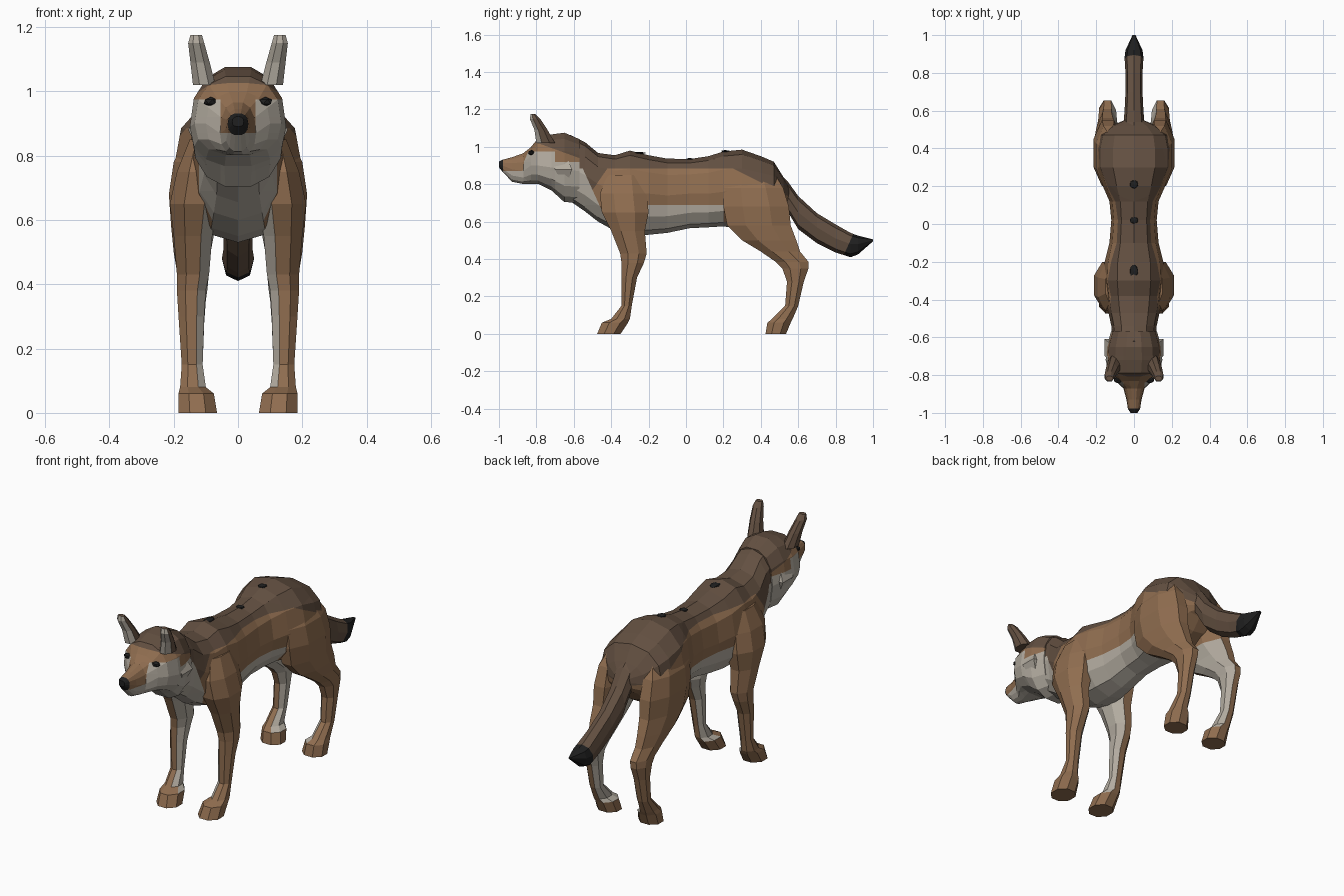
import bpy
import bmesh
from math import sin, cos, pi, copysign
from mathutils import Vector, Matrix

default_cube = bpy.data.objects.get("Cube")
if default_cube:
    bpy.data.objects.remove(default_cube)


def make_material(name, colour):
    material = bpy.data.materials.new(name)
    material.use_nodes = True
    material.diffuse_color = (*colour, 1)
    shader = material.node_tree.nodes["Principled BSDF"]
    shader.inputs["Base Color"].default_value = (*colour, 1)
    shader.inputs["Roughness"].default_value = .9
    return material


TAN, BROWN, CREAM, BLACK = range(4)
MATERIALS = [
    make_material("tan fur", (.28, .155, .08)),
    make_material("dark brown fur", (.125, .08, .053)),
    make_material("cream fur", (.45, .41, .35)),
    make_material("black", (.014, .014, .014)),
]


def finish(name, bm, rule):
    """Colour each face by rule(centre, normal) and link the object."""
    bmesh.ops.recalc_face_normals(bm, faces=bm.faces)
    bm.normal_update()
    for face in bm.faces:
        face.material_index = rule(face.calc_center_median(), face.normal)
    mesh = bpy.data.meshes.new(name)
    bm.to_mesh(mesh)
    bm.free()
    for material in MATERIALS:
        mesh.materials.append(material)
    part = bpy.data.objects.new(name, mesh)
    bpy.context.collection.objects.link(part)
    return part


def loft(name, rings, rule, cuts=()):
    """Skin a row of rings, close the ends and cut the colour borders."""
    bm = bmesh.new()
    loops = [[bm.verts.new(point) for point in ring] for ring in rings]
    for first, second in zip(loops, loops[1:]):
        count = len(first)
        for i in range(count):
            j = (i + 1) % count
            bm.faces.new((first[i], first[j], second[j], second[i]))
    bm.faces.new(loops[0])
    bm.faces.new(loops[-1])
    for point, normal in cuts:
        geometry = bm.verts[:] + bm.edges[:] + bm.faces[:]
        bmesh.ops.bisect_plane(bm, geom=geometry, plane_co=point, plane_no=normal)
    return finish(name, bm, rule)


def soft(value, power=.85):
    return copysign(abs(value) ** power, value)


def upright_ring(y, bottom, top, half_width, middle, sides=12):
    """Cross-section standing across the length of the animal."""
    ring = []
    for i in range(sides):
        angle = 2 * pi * i / sides
        height = top - middle if sin(angle) > 0 else middle - bottom
        ring.append((half_width * soft(cos(angle)), y, middle + height * soft(sin(angle))))
    return ring


def level_ring(z, back, front, inner, outer, side, sides=8):
    """Horizontal cross-section of a leg or an ear."""
    ring = []
    reach = cos(pi / sides)
    for i in range(sides):
        angle = 2 * pi * (i + .5) / sides
        x = (inner + outer) / 2 + (outer - inner) / 2 * cos(angle) / reach
        y = (back + front) / 2 + (front - back) / 2 * sin(angle) / reach
        ring.append((side * x, y, z))
    return ring


def blob(name, centre, size, colour):
    bm = bmesh.new()
    transform = Matrix.Translation(centre) @ Matrix.Diagonal((*size, 1))
    bmesh.ops.create_icosphere(bm, subdivisions=1, radius=1, matrix=transform)
    return finish(name, bm, lambda centre, normal: colour)


# Body and neck: y, bottom, top, half width, height of widest point
BODY = [
    (-.70, .78, 1.04, .09, .92), (-.62, .71, 1.065, .115, .89),
    (-.54, .655, 1.025, .12, .85), (-.47, .60, .967, .135, .80),
    (-.38, .55, .955, .15, .77), (-.30, .53, .98, .16, .76),
    (-.20, .53, .955, .155, .75), (-.10, .54, .937, .13, .74),
    (.02, .565, .935, .12, .75), (.12, .57, .95, .13, .75),
    (.20, .575, .975, .165, .76), (.30, .56, .985, .20, .76),
    (.40, .58, .95, .20, .75), (.47, .62, .92, .185, .75),
    (.52, .68, .84, .12, .75), (.55, .70, .79, .05, .75),
]


CHEST_EDGE = (Vector((0, -.55, .88)), Vector((0, -.33, -.15)))


def body_colour(c, n):
    if c.z > min(.885, .885 - .5 * (c.y - .25)):
        return BROWN
    if (c - CHEST_EDGE[0]).dot(CHEST_EDGE[1]) > 0:
        return CREAM
    if c.z > .885 + 1.45 * (c.y + .42):
        return BROWN
    if c.z < .69 and -.21 < c.y < .2 or c.z < .6:
        return CREAM
    return TAN


loft("body", [upright_ring(*s) for s in BODY], body_colour, [
    ((0, 0, .885), (0, 0, 1)),
    ((0, .25, .885), (0, .5, 1)),
    ((0, -.42, .885), (0, -1.45, 1)),
    ((0, 0, .69), (0, 0, 1)),
    ((0, -.21, 0), (0, 1, 0)),
    CHEST_EDGE,
])

# Head and muzzle
HEAD = [
    (-1, .89, .922, .018, .905), (-.98, .865, .932, .032, .90),
    (-.93, .812, .946, .04, .88), (-.87, .80, .968, .056, .87),
    (-.83, .80, 1, .10, .90), (-.79, .80, 1.05, .135, .90),
    (-.72, .765, 1.07, .15, .89), (-.65, .70, 1.08, .145, .88),
    (-.57, .70, 1.045, .122, .87),
]


def head_colour(c, n):
    if c.y < -.978:
        return BLACK
    if c.z > 1.03 - .36 * (c.y + .82) and c.y > -.84:
        return BROWN
    if abs(c.x) < .055 and c.y < -.78:
        return TAN if c.z > .87 else CREAM
    return TAN if c.z > (.975 if c.y < -.7 else .92) else CREAM


loft("head", [upright_ring(*s, sides=14) for s in HEAD], head_colour, [
    ((0, -.978, 0), (0, 1, 0)),
    ((0, -.82, 1.03), (0, .36, 1)),
    ((.055, 0, 0), (1, 0, 0)),
    ((-.055, 0, 0), (1, 0, 0)),
    ((0, 0, .87), (0, 0, 1)),
    ((0, 0, .92), (0, 0, 1)),
    ((0, 0, .975), (0, 0, 1)),
    ((0, -.7, 0), (0, 1, 0)),
])

# Tail with a black tip
TAIL = [
    (.46, .76, .90, .05, .83), (.54, .66, .82, .055, .74),
    (.60, .56, .737, .05, .65), (.70, .485, .645, .045, .57),
    (.80, .435, .585, .045, .51), (.88, .41, .54, .05, .48),
    (.92, .425, .525, .045, .48), (1, .495, .505, .008, .50),
]
TIP = (Vector((0, .87, .48)), Vector((0, 1, -.45)))
loft("tail", [upright_ring(*s, sides=8) for s in TAIL],
     lambda c, n: BLACK if (c - TIP[0]).dot(TIP[1]) > 0 else BROWN, [TIP])

# Legs and ears: z, front edge, back edge, inner edge, outer edge
FRONT_LEG = [
    (.85, -.42, -.24, .08, .15), (.75, -.46, -.21, .06, .19),
    (.65, -.45, -.20, .06, .212), (.55, -.40, -.22, .08, .20),
    (.43, -.352, -.21, .09, .19), (.38, -.345, -.225, .10, .19),
    (.30, -.345, -.262, .105, .185), (.15, -.345, -.29, .11, .175),
    (.08, -.40, -.30, .10, .18), (.06, -.45, -.31, .075, .185),
    (0, -.475, -.35, .065, .185),
]
HIND_LEG = [
    (.88, .24, .46, .06, .15), (.78, .20, .52, .07, .20),
    (.68, .20, .55, .06, .215), (.58, .22, .56, .07, .208),
    (.50, .30, .59, .085, .20), (.44, .40, .61, .09, .19),
    (.385, .48, .655, .095, .185), (.35, .515, .655, .10, .185),
    (.28, .54, .63, .105, .18), (.15, .53, .60, .11, .175),
    (.08, .46, .57, .10, .18), (.06, .435, .56, .075, .185),
    (0, .425, .535, .065, .185),
]
EAR = [
    (1.02, -.80, -.70, .07, .14), (1.09, -.81, -.74, .088, .148),
    (1.15, -.835, -.78, .105, .155), (1.175, -.83, -.805, .112, .148),
]

for side, label in ((1, "left"), (-1, "right")):
    def leg_colour(c, n):
        return CREAM if n.x * side < -.4 and .07 < c.z < .62 else TAN

    def ear_colour(c, n):
        return CREAM if n.y < -.3 else BROWN

    for name, levels, rule in (("front_leg", FRONT_LEG, leg_colour),
                               ("hind_leg", HIND_LEG, leg_colour),
                               ("ear", EAR, ear_colour)):
        loft(f"{label}_{name}", [level_ring(*s, side) for s in levels], rule)

    blob(f"{label}_eye", (side * .085, -.826, .968), (.024, .018, .015), BLACK)

    # Pointed cheek fur
    tuft = [level_ring(.93, -.72, -.63, .10, .13, side, 4),
            level_ring(.88, -.70, -.61, .11, .155, side, 4),
            level_ring(.79, -.66, -.64, .10, .11, side, 4)]
    loft(f"{label}_cheek_tuft", tuft, lambda c, n: CREAM)

# Small dark marks along the spine
for y, z, length in ((-.25, .967, .04), (.02, .935, .02), (.21, .977, .025)):
    blob("spine_mark", (0, y, z), (.025, length, .006), BLACK)
